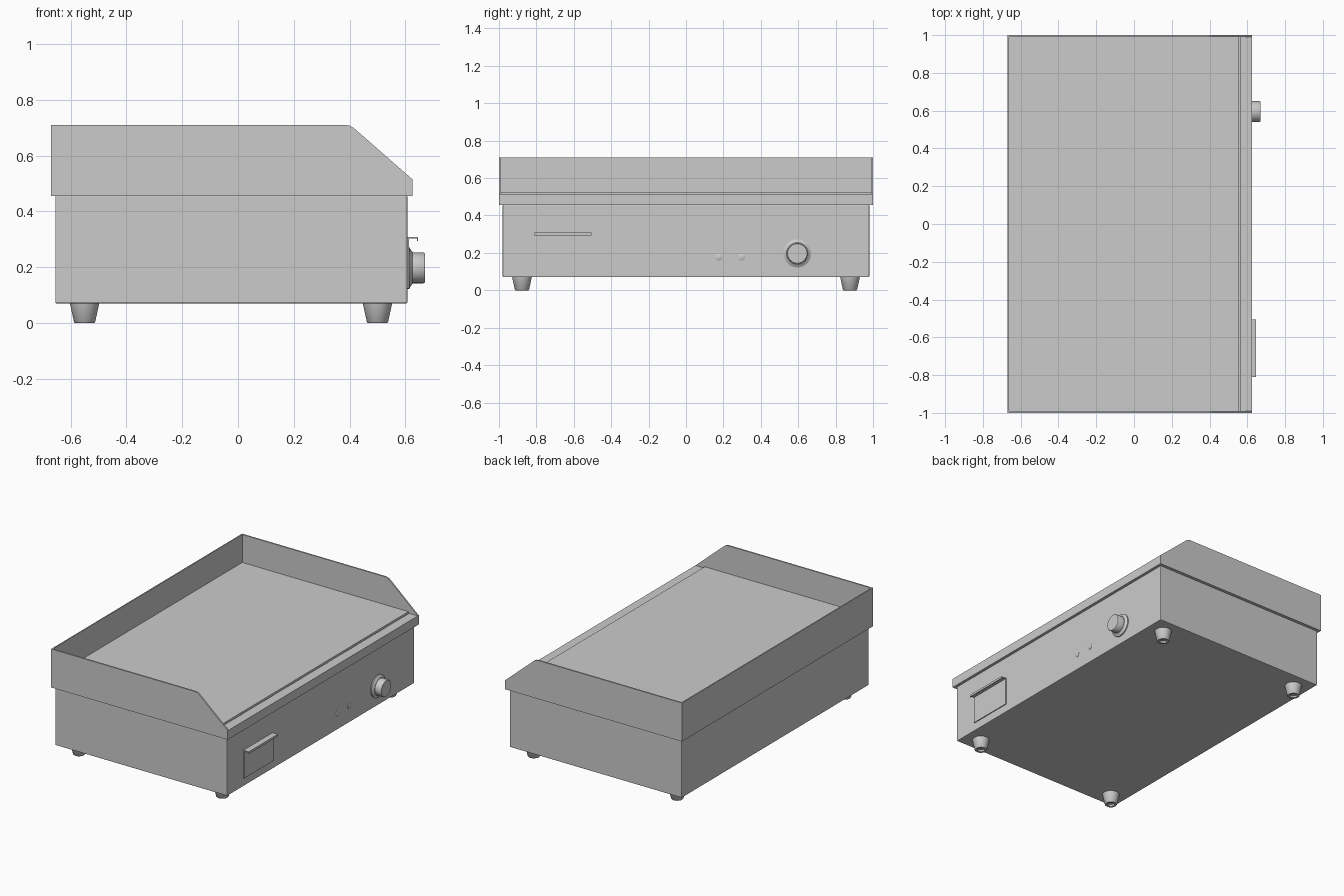
import bpy, bmesh, math
from mathutils import Matrix

if "Cube" in bpy.data.objects:
    bpy.data.objects.remove(bpy.data.objects["Cube"])


def finish(name, bm, bevel=0.0, smooth=False):
    bmesh.ops.recalc_face_normals(bm, faces=bm.faces[:])
    me = bpy.data.meshes.new(name)
    bm.to_mesh(me)
    bm.free()
    ob = bpy.data.objects.new(name, me)
    bpy.context.collection.objects.link(ob)
    if bevel:
        m = ob.modifiers.new("bevel", 'BEVEL')
        m.width = bevel
        m.segments = 2
        m.limit_method = 'ANGLE'
    if smooth:
        bpy.context.view_layer.objects.active = ob
        ob.select_set(True)
        bpy.ops.object.shade_smooth_by_angle(angle=math.radians(35))
        ob.select_set(False)
    return ob


def box(name, x, y, z, bevel=0.0):
    bm = bmesh.new()
    bmesh.ops.create_cube(bm, size=1)
    for v in bm.verts:
        v.co = [lo + (c + 0.5) * (hi - lo) for c, (lo, hi) in zip(v.co, (x, y, z))]
    return finish(name, bm, bevel)


def extrude_y(name, profile, y0, y1):
    """Extrude an (x, z) outline from y0 to y1."""
    bm = bmesh.new()
    face = bm.faces.new([bm.verts.new((x, y0, z)) for x, z in profile])
    new = bmesh.ops.extrude_face_region(bm, geom=[face])["geom"]
    bmesh.ops.translate(bm, vec=(0, y1 - y0, 0),
                        verts=[g for g in new if isinstance(g, bmesh.types.BMVert)])
    return finish(name, bm)


def lathe(name, profile, loc, along_x=False, sides=40):
    """Spin (radius, height) points around z, or around x if along_x."""
    bm = bmesh.new()
    vs = [bm.verts.new((r, 0, h)) for r, h in profile]
    es = [bm.edges.new(p) for p in zip(vs, vs[1:])]
    bmesh.ops.spin(bm, geom=vs + es, cent=(0, 0, 0), axis=(0, 0, 1),
                   angle=math.tau, steps=sides, use_duplicate=False)
    bmesh.ops.remove_doubles(bm, verts=bm.verts[:], dist=1e-5)
    if along_x:
        bm.transform(Matrix.Rotation(math.pi / 2, 4, 'Y'))
    bm.transform(Matrix.Translation(loc))
    return finish(name, bm, smooth=True)


FRONT = 0.607  # x of the control face

# Housing
box("housing", (-0.655, FRONT), (-0.98, 0.98), (0.07, 0.457), 0.004)

# Tray base, hot plate and front lip (thin groove between them)
box("tray_base", (-0.67, 0.62), (-0.995, 0.995), (0.455, 0.50))
box("hot_plate", (-0.664, 0.556), (-0.99, 0.99), (0.48, 0.525))
box("front_lip", (0.561, 0.625), (-1.0, 1.0), (0.455, 0.515))

# Splash guard: back wall and two side walls with a sloped front
box("back_guard", (-0.67, -0.662), (-1.0, 1.0), (0.455, 0.71))
side = [(-0.67, 0.455), (0.625, 0.455), (0.625, 0.515), (0.425, 0.690),
        (0.413, 0.700), (0.401, 0.707), (0.385, 0.71), (-0.67, 0.71)]
extrude_y("side_guard_left", side, -1.0, -0.99)
extrude_y("side_guard_right", side, 0.99, 1.0)

# Tapered feet with a recess underneath
foot = [(0, 0.012), (0.02, 0.012), (0.022, 0), (0.035, 0), (0.038, 0.003),
        (0.053, 0.072), (0, 0.072)]
for x in (-0.55, 0.50):
    for y in (-0.877, 0.877):
        lathe("foot", foot, (x, y, 0))

# Thermostat knob on a bevelled bezel
lathe("knob_bezel", [(0, -0.005), (0.075, -0.005), (0.075, 0.007), (0.066, 0.012),
                     (0.058, 0.018), (0, 0.018)], (FRONT, 0.595, 0.197), True, 48)
lathe("knob", [(0, 0.01), (0.055, 0.016), (0.055, 0.058), (0.052, 0.063),
               (0, 0.063)], (FRONT, 0.595, 0.197), True, 48)

# Indicator lamps
for y in (0.175, 0.298):
    lathe("indicator_lamp", [(0, -0.005), (0.018, -0.005), (0.018, 0.002),
                             (0.012, 0.005), (0, 0.006)], (FRONT, y, 0.177), True, 24)

# Grease drawer with a folded sheet handle
box("drawer_front", (FRONT - 0.01, FRONT + 0.006), (-0.81, -0.505), (0.123, 0.305))
handle = [(FRONT, 0.302), (0.641, 0.302), (0.641, 0.294), (0.646, 0.294),
          (0.646, 0.308), (FRONT, 0.308)]
extrude_y("drawer_handle", handle, -0.81, -0.505)
